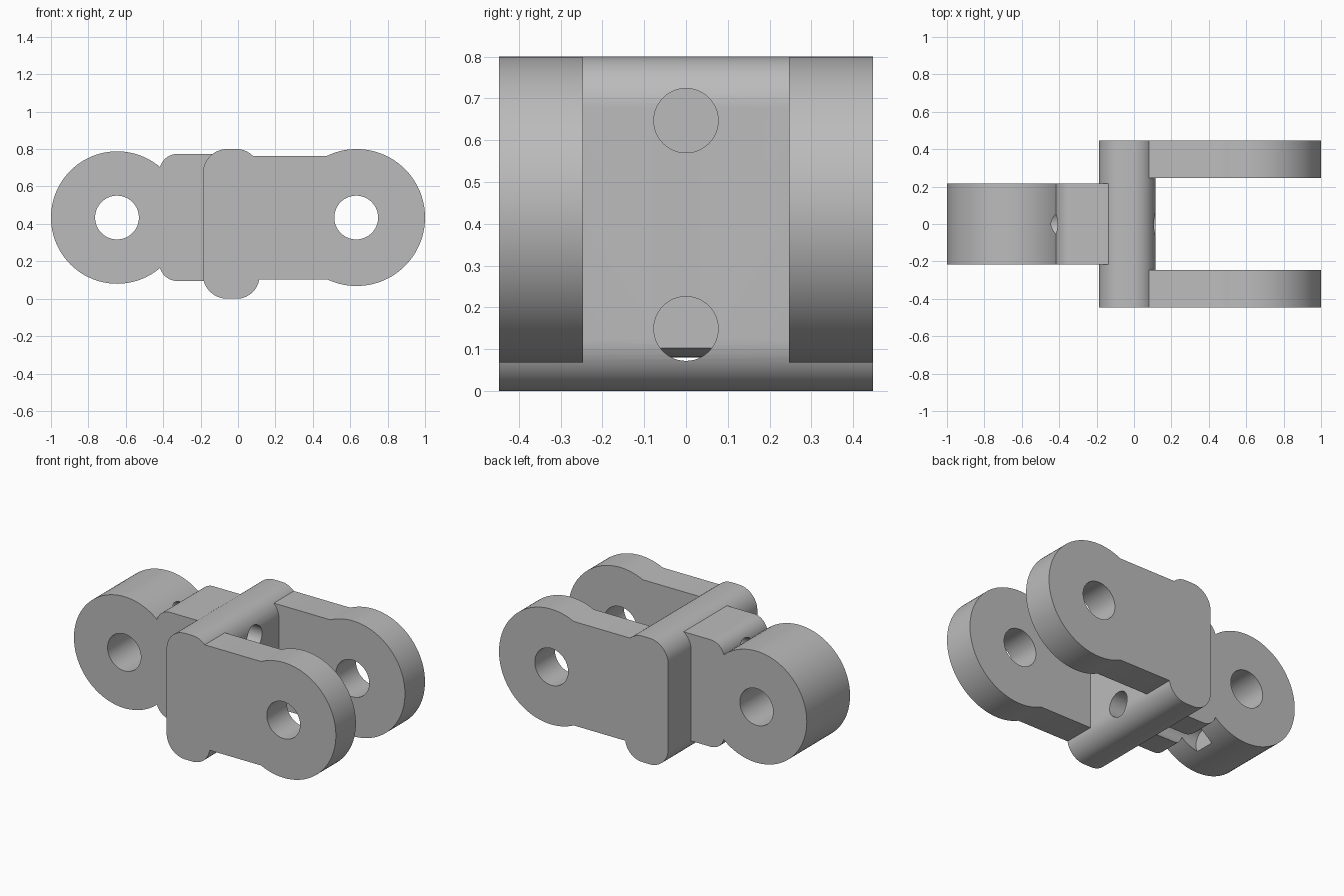
import bpy, bmesh, math
from mathutils import Matrix

default = bpy.data.objects.get("Cube")
if default:
    bpy.data.objects.remove(default, do_unlink=True)

grey = bpy.data.materials.new("plain grey")
grey.use_nodes = True
COLOUR = (0.5, 0.5, 0.5, 1)
grey.diffuse_color = COLOUR
grey.node_tree.nodes["Principled BSDF"].inputs["Base Color"].default_value = COLOUR

MID = 0.434      # height of the pin axis
BAR_Y = 0.447    # half width of the crossbar
KNUCKLE_Y = 0.217
ARM_Y = 0.246    # inner face of the fork arms


def add_object(name, bm):
    bmesh.ops.recalc_face_normals(bm, faces=bm.faces)
    mesh = bpy.data.meshes.new(name)
    bm.to_mesh(mesh)
    bm.free()
    mesh.materials.append(grey)
    obj = bpy.data.objects.new(name, mesh)
    bpy.context.collection.objects.link(obj)
    return obj


def extrude_y(name, profile, y0, y1):
    """Extrude an (x, z) outline between two y positions."""
    bm = bmesh.new()
    face = bm.faces.new([bm.verts.new((x, y0, z)) for x, z in profile])
    out = bmesh.ops.extrude_face_region(bm, geom=[face])
    verts = [v for v in out["geom"] if isinstance(v, bmesh.types.BMVert)]
    bmesh.ops.translate(bm, verts=verts, vec=(0, y1 - y0, 0))
    return add_object(name, bm)


def arc(cx, cz, r, start, end, steps):
    angles = [math.radians(start + (end - start) * i / steps) for i in range(steps + 1)]
    return [(cx + r * math.cos(a), cz + r * math.sin(a)) for a in angles]


def circle(cx, cz, r, sides=96):
    return arc(cx, cz, r, 0, 360, sides)[:-1]


def rounded_box(x0, x1, z0, z1, r_left, r_right):
    """Outline with separate left and right corner radii (0 = square)."""
    points = []
    for x, z, sx, sz, r, start in ((x1, z1, -1, -1, r_right, 0), (x0, z1, 1, -1, r_left, 90),
                                   (x0, z0, 1, 1, r_left, 180), (x1, z0, -1, 1, r_right, 270)):
        points += arc(x + sx * r, z + sz * r, r, start, start + 90, 16) if r else [(x, z)]
    return points


def boolean(target, tool, operation):
    mod = target.modifiers.new(operation.title(), 'BOOLEAN')
    mod.operation = operation
    mod.solver = 'EXACT'
    mod.object = tool
    bpy.context.view_layer.objects.active = target
    bpy.ops.object.modifier_apply(modifier=mod.name)
    bpy.data.objects.remove(tool, do_unlink=True)


# Crossbar that carries everything
link = extrude_y("fork_link", rounded_box(-0.188, 0.115, 0, 0.8, 0.13, 0.122), -BAR_Y, BAR_Y)

# Single knuckle and its neck
parts = [
    extrude_y("neck", rounded_box(-0.42, -0.05, 0.095, 0.774, 0.095, 0), -KNUCKLE_Y, KNUCKLE_Y),
    extrude_y("knuckle", circle(-0.646, MID, 0.354), -KNUCKLE_Y, KNUCKLE_Y),
]

# Fork arms: straight shank running into a round eye
EYE_X, EYE_R, HALF = 0.634, 0.366, 0.33
meet = math.degrees(math.asin(HALF / EYE_R))
outline = [(0.0, MID + HALF), (0.0, MID - HALF)]
outline += arc(EYE_X, MID, EYE_R, meet - 180, 180 - meet, 80)
for name, side in (("left_arm", 1), ("right_arm", -1)):
    parts.append(extrude_y(name, outline, side * ARM_Y, side * BAR_Y))
for part in parts:
    boolean(link, part, 'UNION')

# Pin holes across the eyes
for x in (-0.647, EYE_X - 0.002):
    boolean(link, extrude_y("pin_cutter", circle(x, MID, 0.117, 64), -1, 1), 'DIFFERENCE')

# Blind bolt bores through the crossbar and neck into the knuckle
BORE_END, BORE_OPEN = -0.52, 0.3
for z in (0.647, 0.149):
    bm = bmesh.new()
    bmesh.ops.create_cone(bm, cap_ends=True, segments=48, radius1=0.077, radius2=0.077,
                          depth=BORE_OPEN - BORE_END,
                          matrix=Matrix.Translation(((BORE_OPEN + BORE_END) / 2, 0, z))
                          @ Matrix.Rotation(math.pi / 2, 4, 'Y'))
    boolean(link, add_object("bore_cutter", bm), 'DIFFERENCE')

# Smooth round walls, crisp edges
bpy.ops.object.select_all(action='DESELECT')
link.select_set(True)
bpy.context.view_layer.objects.active = link
bpy.ops.object.shade_smooth_by_angle(angle=math.radians(25))
